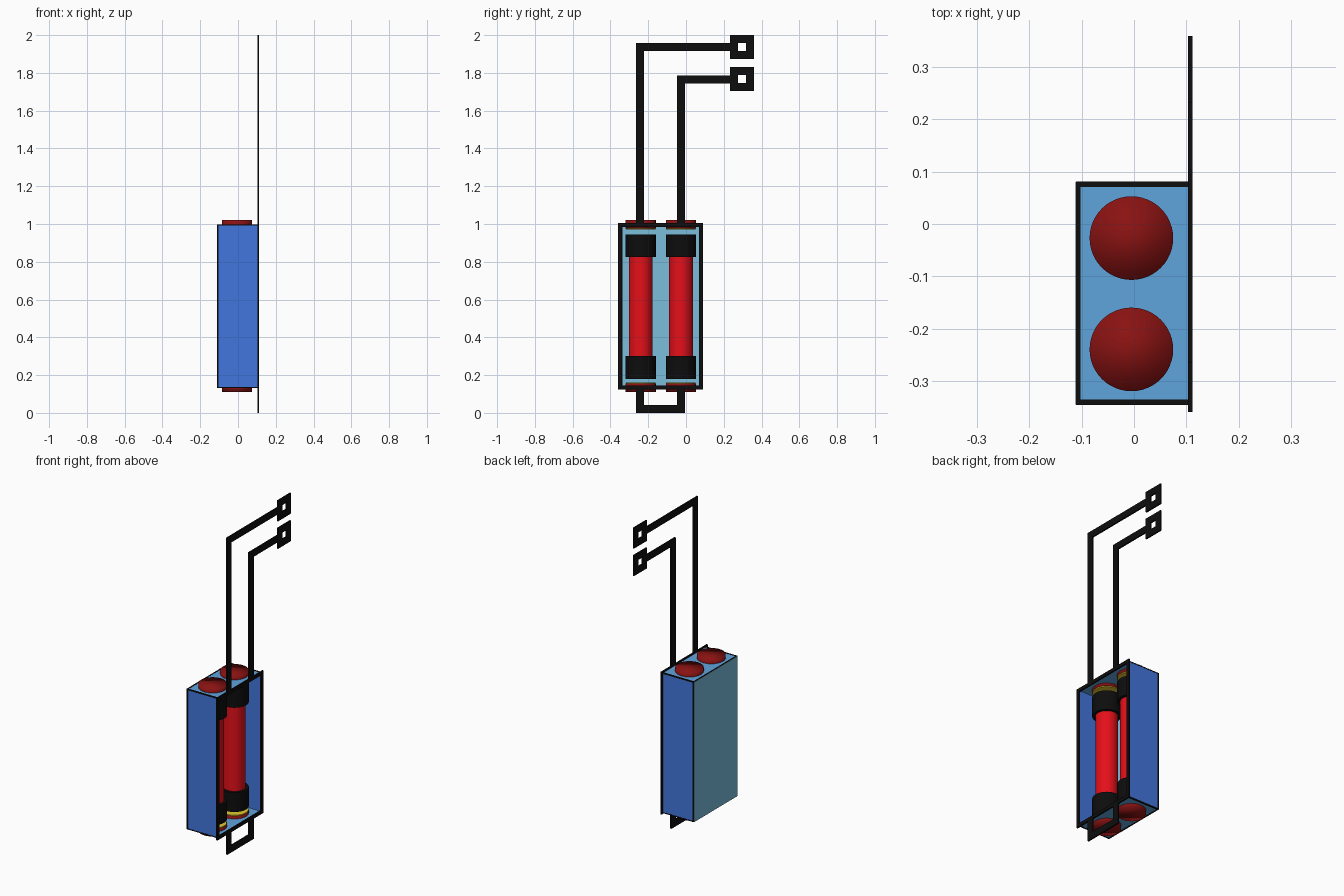
import bpy, bmesh
from mathutils import Matrix, Vector

if "Cube" in bpy.data.objects:
    bpy.data.objects.remove(bpy.data.objects["Cube"])


def material(name, rgb):
    m = bpy.data.materials.new(name)
    m.diffuse_color = (*rgb, 1)
    m.use_nodes = True
    m.node_tree.nodes["Principled BSDF"].inputs["Base Color"].default_value = m.diffuse_color
    return m


BLACK = material("black", (0.004, 0.004, 0.004))
BLUE = material("side_blue", (0.055, 0.18, 0.72))
SKY = material("end_blue", (0.115, 0.376, 0.72))
TEAL = material("back_teal", (0.2, 0.51, 0.72))
RED = material("red", (0.78, 0.005, 0.01))
DARK_RED = material("dark_red", (0.25, 0.006, 0.006))
YELLOW = material("yellow", (0.8, 0.6, 0.03))


def finish(name, bm, mat):
    me = bpy.data.meshes.new(name)
    bm.to_mesh(me)
    bm.free()
    me.materials.append(mat)
    ob = bpy.data.objects.new(name, me)
    bpy.context.collection.objects.link(ob)
    return ob


def boxes(name, mat, spans):
    """One object from (x0, x1, y0, y1, z0, z1) spans."""
    bm = bmesh.new()
    for s in spans:
        lo, hi = Vector(s[0::2]), Vector(s[1::2])
        bmesh.ops.create_cube(bm, size=1, matrix=Matrix.Translation((lo + hi) / 2)
                              @ Matrix.Diagonal((*(hi - lo), 1)))
    return finish(name, bm, mat)


def cylinder(name, mat, y, r, z0, z1, round_caps=False):
    bm = bmesh.new()
    bmesh.ops.create_cone(bm, cap_ends=True, segments=48, radius1=r, radius2=r, depth=z1 - z0,
                          matrix=Matrix.Translation((-0.005, y, (z0 + z1) / 2)))
    for f in bm.faces:
        f.smooth = round_caps or len(f.verts) == 4
    if not round_caps:
        for e in bm.edges:
            e.smooth = all(len(f.verts) == 4 for f in e.link_faces)
    return finish(name, bm, mat)


WX0, WX1 = 0.103, 0.112      # plane of the flat wires and opening frame


def ring(y0, y1, z0, z1, w):
    """Four flat bars around a rectangle."""
    return [(WX0, WX1, y0, y1, z0, z0 + w), (WX0, WX1, y0, y1, z1 - w, z1),
            (WX0, WX1, y0, y0 + w, z0 + w, z1 - w), (WX0, WX1, y1 - w, y1, z0 + w, z1 - w)]


# Case panels, open towards +x
X0, X1, Y0, Y1, Z0, Z1 = -0.111, 0.104, -0.345, 0.08, 0.132, 0.997
T = 0.005
boxes("back_panel", TEAL, [(X0 - 0.001, X0 + T, Y0, Y1, Z0, Z1)])
for name, a in (("front_side_panel", Y0), ("rear_side_panel", Y1 - T)):
    boxes(name, BLUE, [(X0 + T, X1, a, a + T, Z0, Z1)])
for name, a in (("bottom_panel", Z0), ("top_panel", Z1 - T)):
    boxes(name, SKY, [(X0 + T, X1, Y0 + T, Y1 - T, a, a + T)])

# Black outlines: opening frame and the remaining case edges
boxes("opening_frame", BLACK, ring(-0.36, 0.09, 0.125, 1.005, 0.021))
B, E = 0.009, 0.001
edges = []
for ya, yb in ((Y0 - E, Y0 + B), (Y1 - B, Y1 + E)):
    edges.append((X0, X0 + B, ya, yb, Z0, Z1))
    for za, zb in ((Z0 - E, Z0 + T), (Z1 - T, Z1 + E)):
        edges.append((X0, X1, ya, yb, za, zb))
for za, zb in ((Z0 - E, Z0 + T), (Z1 - T, Z1 + E)):
    edges.append((X0, X0 + B, Y0, Y1, za, zb))
boxes("case_edges", BLACK, edges)

# Two cells with sleeves and contact discs
for i, y in enumerate((-0.24, -0.027), 1):
    cylinder(f"cell_{i}_tube", RED, y, 0.063, 0.19, 0.935)
    for end, s0, s1, d0, d1, k0, k1 in (("lower", 0.18, 0.30, 0.11, 0.155, 0.155, 0.16),
                                        ("upper", 0.825, 0.945, 0.975, 1.021, 0.97, 0.975)):
        cylinder(f"cell_{i}_{end}_sleeve", BLACK, y, 0.08, s0, s1)
        cylinder(f"cell_{i}_{end}_disc", DARK_RED, y, 0.08, d0, d1, True)
        cylinder(f"cell_{i}_{end}_contact", YELLOW, y, 0.078, k0, k1)

# Flat wires with square terminals
W = 0.042
for i, (y, top, pad) in enumerate(((-0.265, 1.959, 2.0), (-0.047, 1.787, 1.83)), 1):
    boxes(f"wire_{i}", BLACK, [(WX0, WX1, y, y + W, 0.99, top),
                               (WX0, WX1, y + W, 0.235, top - W, top)])
    boxes(f"terminal_{i}", BLACK, ring(0.232, 0.36, pad - 0.127, pad, 0.0425))
boxes("bottom_link", BLACK, [(WX0, WX1, -0.265, -0.005, 0, W),
                             (WX0, WX1, -0.265, -0.265 + W, W, 0.13),
                             (WX0, WX1, -0.047, -0.047 + W, W, 0.13)])
